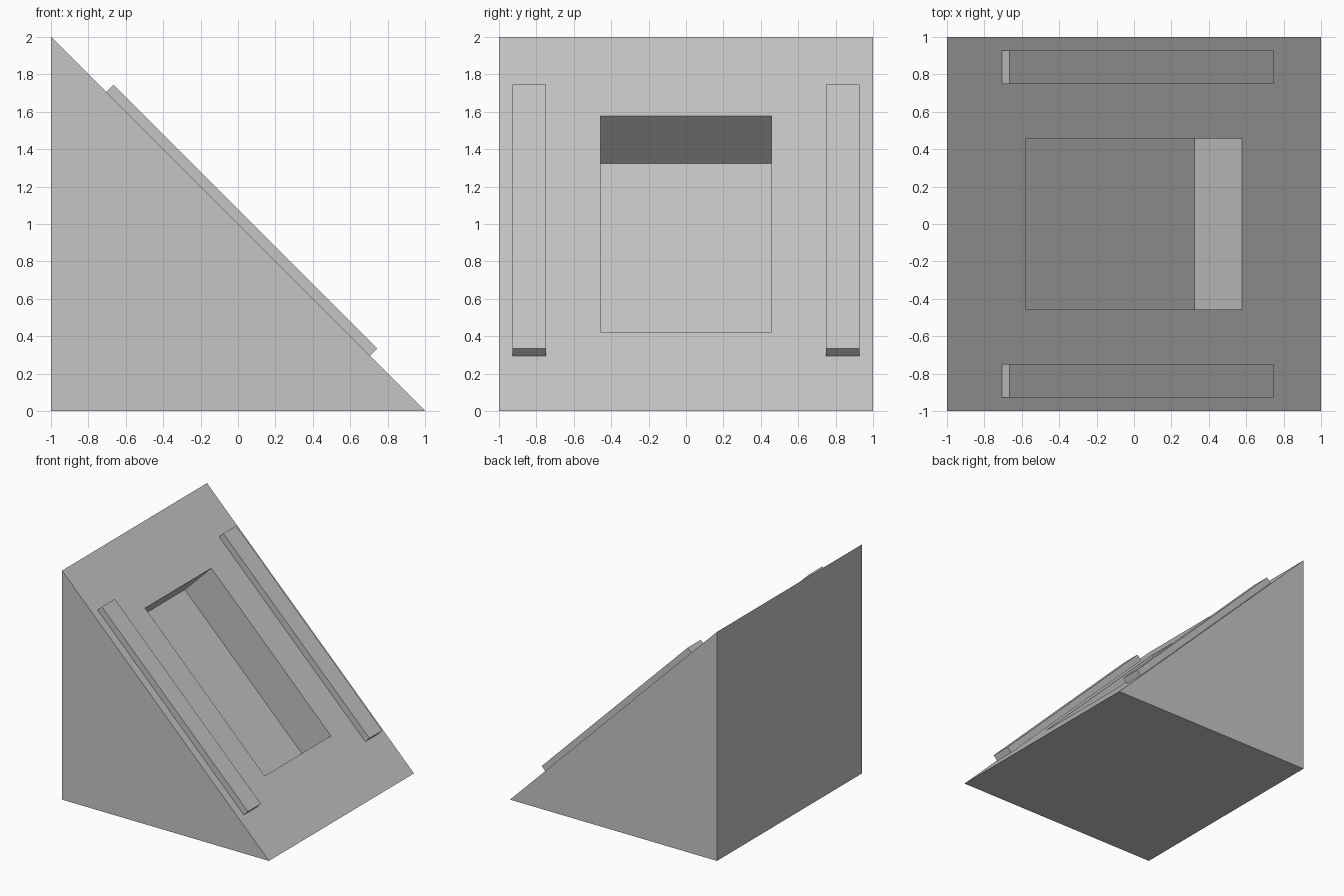
import bpy
import bmesh
from math import radians
from mathutils import Matrix

cube = bpy.data.objects.get("Cube")
if cube:
    bpy.data.objects.remove(cube, do_unlink=True)

grey = bpy.data.materials.new("light_grey")
grey.use_nodes = True
COLOUR = (0.56, 0.56, 0.56, 1)
grey.diffuse_color = COLOUR
grey.node_tree.nodes["Principled BSDF"].inputs["Base Color"].default_value = COLOUR

# Slope frame: local x runs down the slope, local z points out of it
SLOPE = Matrix.Translation((0, 0, 1)) @ Matrix.Rotation(radians(45), 4, "Y")


def add_object(name, bm):
    bmesh.ops.recalc_face_normals(bm, faces=bm.faces)
    mesh = bpy.data.meshes.new(name)
    bm.to_mesh(mesh)
    bm.free()
    mesh.materials.append(grey)
    obj = bpy.data.objects.new(name, mesh)
    bpy.context.collection.objects.link(obj)
    return obj


def slope_box(name, low, high):
    """Box given by two corners in the slope frame."""
    bm = bmesh.new()
    size = [b - a for a, b in zip(low, high)]
    centre = [(a + b) / 2 for a, b in zip(low, high)]
    place = SLOPE @ Matrix.Translation(centre) @ Matrix.Diagonal((*size, 1))
    bmesh.ops.create_cube(bm, size=1, matrix=place)
    return add_object(name, bm)


# Wedge body: triangle extruded from front to back
bm = bmesh.new()
profile = [(-1, 0), (1, 0), (-1, 2)]
face = bm.faces.new([bm.verts.new((x, -1, z)) for x, z in profile])
extruded = bmesh.ops.extrude_face_region(bm, geom=[face])["geom"]
moved = [v for v in extruded if isinstance(v, bmesh.types.BMVert)]
bmesh.ops.translate(bm, verts=moved, vec=(0, 2, 0))
body = add_object("wedge_body", bm)

# Rectangular pocket sunk into the slope
cutter = slope_box("pocket_cutter", (-0.817, -0.457, -0.361), (0.817, 0.457, 0.2))
cutter.hide_render = True
cut = body.modifiers.new("pocket", "BOOLEAN")
cut.operation = "DIFFERENCE"
cut.solver = "EXACT"
cut.object = cutter
bpy.context.view_layer.objects.active = body
bpy.ops.object.modifier_apply(modifier=cut.name)
bpy.data.objects.remove(cutter, do_unlink=True)

# Raised rails on both sides of the pocket
for name, y in (("front_rail", -0.838), ("back_rail", 0.838)):
    slope_box(name, (-0.998, y - 0.089, -0.002), (0.998, y + 0.089, 0.056))
